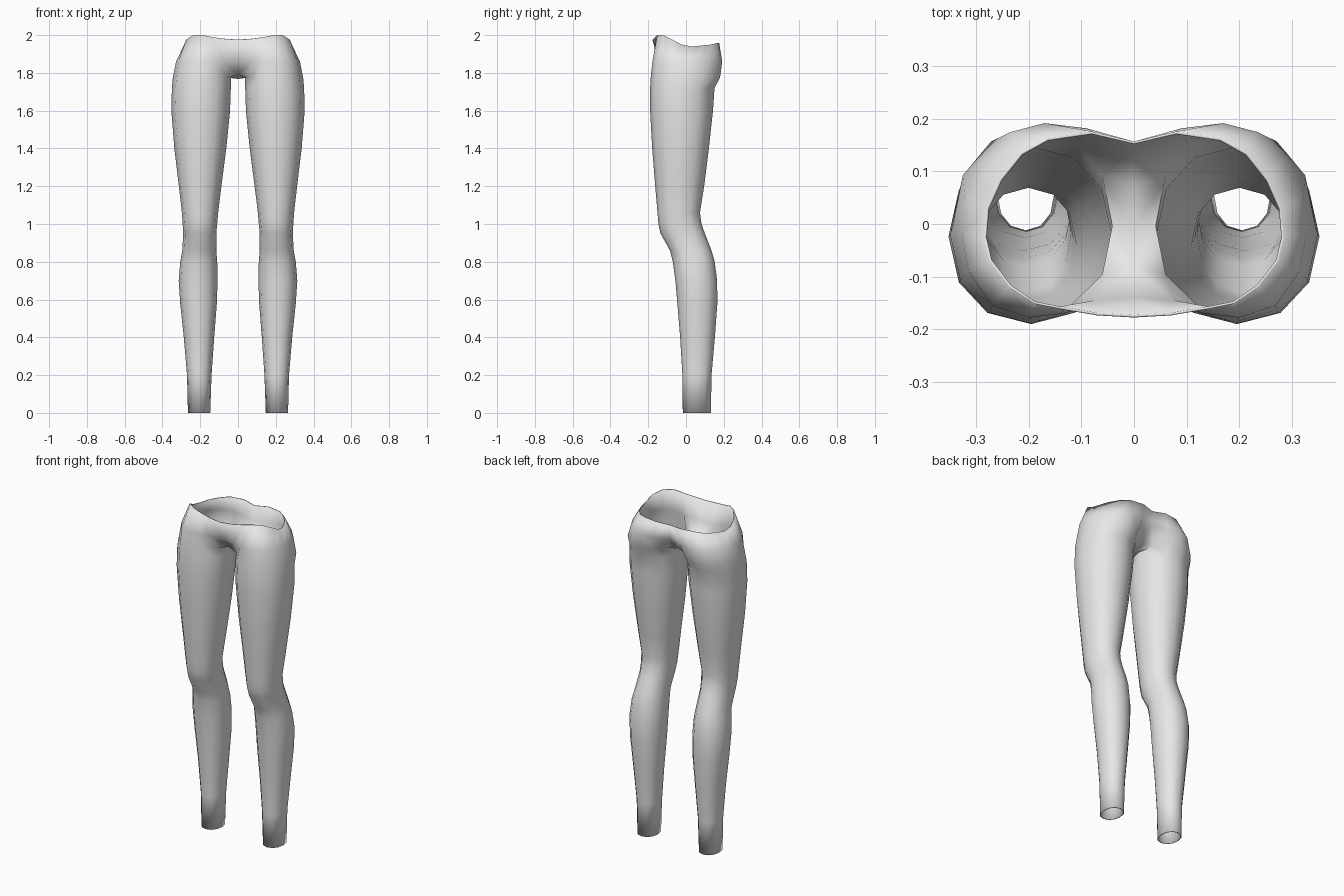
import bpy
import bmesh
import math

if "Cube" in bpy.data.objects:
    bpy.data.objects.remove(bpy.data.objects["Cube"])

SIDES = 12

# One leg: height, inner x, outer x, front y, back y
LEG = [
    (0.00, .147, .265, -.017, .132),
    (0.20, .140, .270, -.019, .135),
    (0.40, .126, .287, -.031, .153),
    (0.58, .112, .306, -.046, .166),
    (0.70, .108, .314, -.056, .165),
    (0.80, .110, .306, -.070, .152),
    (0.86, .115, .295, -.085, .135),
    (0.95, .115, .290, -.135, .100),
    (1.00, .110, .293, -.146, .082),
    (1.06, .105, .297, -.151, .074),
    (1.20, .088, .313, -.163, .096),
    (1.40, .062, .337, -.179, .121),
    (1.60, .042, .353, -.190, .143),
    (1.72, .038, .350, -.190, .151),
    (1.775, .038, .345, -.187, .180),
]

# Half rows over the hips, from the front centre round the outside to the back centre
HIPS = [(0, -.145), (.075, -.15), (.13, -.17), (.20, -.178), (.27, -.155),
        (.315, -.09), (.328, -.02), (.322, .05), (.285, .12), (.235, .175),
        (.17, .192), (.09, .182), (0, .152)]
WAIST = [(0, -.178, 1.975), (.07, -.174, 1.98), (.14, -.162, 1.99),
         (.19, -.152, 2.0), (.237, -.12, 2.0), (.275, -.07, 1.975),
         (.285, -.025, 1.95), (.28, .03, 1.94), (.255, .085, 1.945),
         (.215, .135, 1.95), (.165, .163, 1.957), (.08, .176, 1.957),
         (0, .157, 1.95)]


def rounded(v):
    # Slightly squarer than a plain ellipse
    return math.copysign(abs(v) ** 0.93, v)


def leg_ring(bm, z, x0, x1, y0, y1):
    ring = []
    for i in range(SIDES):
        a = 2 * math.pi * i / SIDES
        x = (x0 + x1) / 2 - rounded(math.cos(a)) * (x1 - x0) / 2
        y = (y0 + y1) / 2 - rounded(math.sin(a)) * (y1 - y0) / 2
        ring.append(bm.verts.new((x, y, z)))
    return ring


def bridge(bm, low, high, closed):
    n = len(low)
    for i in range(n if closed else n - 1):
        j = (i + 1) % n
        bm.faces.new((low[i], low[j], high[j], high[i]))


bm = bmesh.new()

# Leg tube
rings = [leg_ring(bm, *row) for row in LEG]
for low, high in zip(rings, rings[1:]):
    bridge(bm, low, high, True)
top = rings[-1]

# Crotch strip joining the leg to the centre line
front, mid, back = [bm.verts.new(p) for p in
                    ((0, -.085, 1.79), (0, -.015, 1.768), (0, .075, 1.775))]
bm.faces.new((top[0], top[1], front, mid))
bm.faces.new((top[-1], top[0], mid, back))

# Hips and waist
crotch_row = [front] + top[1:] + [back]
hip_row = [bm.verts.new((x, y, 1.86)) for x, y in HIPS]
waist_row = [bm.verts.new(p) for p in WAIST]
bridge(bm, crotch_row, hip_row, False)
bridge(bm, hip_row, waist_row, False)

mesh = bpy.data.meshes.new("leggings")
bm.to_mesh(mesh)
bm.free()
for face in mesh.polygons:
    face.use_smooth = True

leggings = bpy.data.objects.new("leggings", mesh)
bpy.context.collection.objects.link(leggings)

# Other half, then thin cloth thickness
mirror = leggings.modifiers.new("mirror", 'MIRROR')
mirror.use_clip = True
mirror.merge_threshold = 0.001
cloth = leggings.modifiers.new("cloth", 'SOLIDIFY')
cloth.thickness = 0.005
cloth.offset = -1

grey = bpy.data.materials.new("light grey cloth")
grey.diffuse_color = (0.8, 0.8, 0.8, 1)
grey.use_nodes = True
grey.node_tree.nodes["Principled BSDF"].inputs["Base Color"].default_value = grey.diffuse_color
mesh.materials.append(grey)

# Crisp hems
bpy.context.view_layer.objects.active = leggings
leggings.select_set(True)
bpy.ops.object.shade_smooth_by_angle(angle=math.radians(60))
